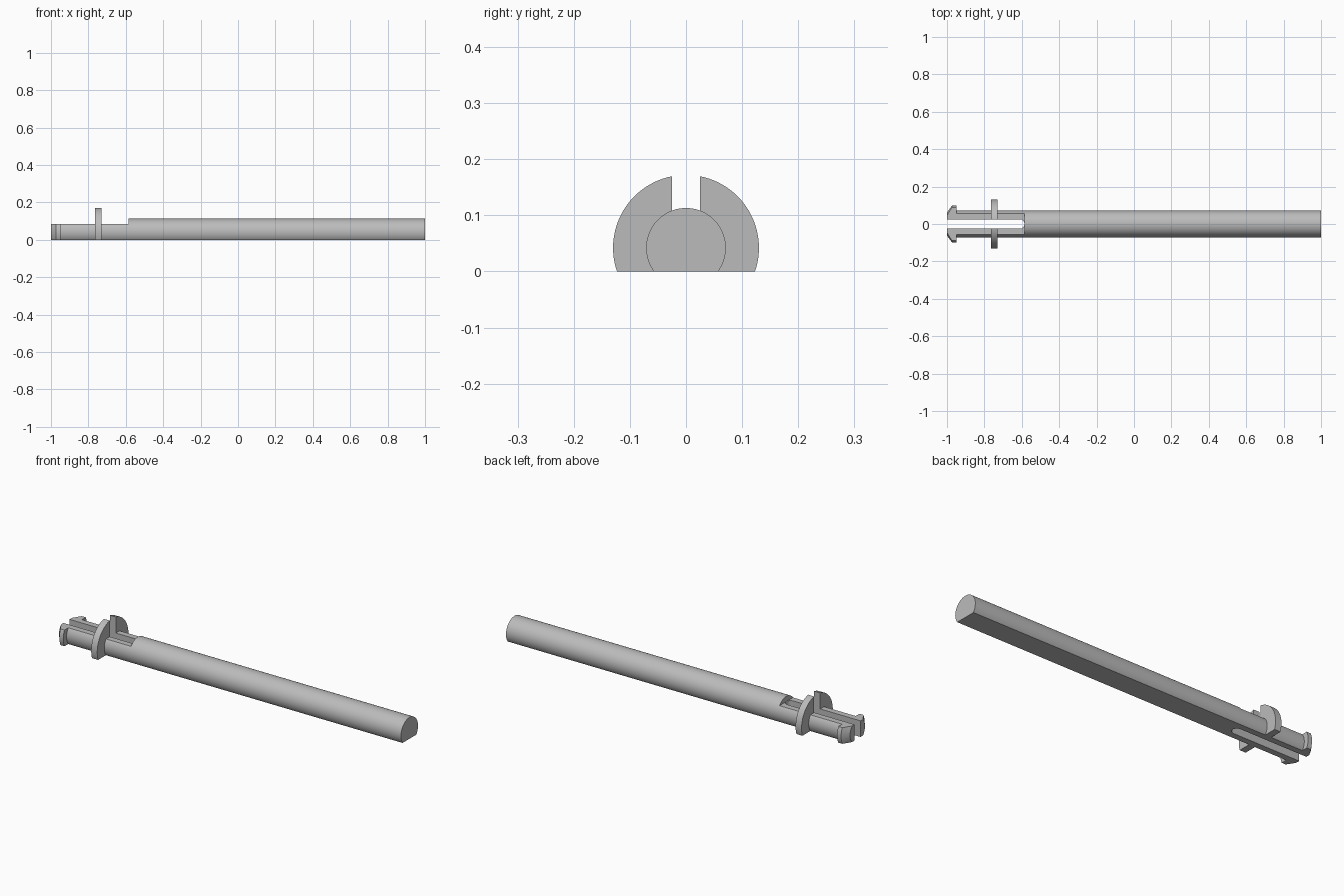
import bpy, bmesh, math
from mathutils import Matrix

cube = bpy.data.objects.get("Cube")
if cube:
    bpy.data.objects.remove(cube, do_unlink=True)

AXIS_Z = 0.042      # height of the rod axis above the flat underside
ROD_R = 0.071
SLOT_R = 0.025
STEP_X = -0.585     # where the fork meets the full rod

grey = bpy.data.materials.new("plain grey")
grey.use_nodes = True
grey.diffuse_color = (0.5, 0.5, 0.5, 1)
grey.node_tree.nodes["Principled BSDF"].inputs["Base Color"].default_value = (0.5, 0.5, 0.5, 1)


def finish(bm, name):
    bmesh.ops.recalc_face_normals(bm, faces=bm.faces)
    mesh = bpy.data.meshes.new(name)
    bm.to_mesh(mesh)
    bm.free()
    mesh.materials.append(grey)
    ob = bpy.data.objects.new(name, mesh)
    bpy.context.collection.objects.link(ob)
    return ob


def turned(name, profile, sides=96):
    """Solid turned about the rod axis from (x, radius) pairs."""
    bm = bmesh.new()
    rings = []
    for x, r in profile:
        angles = [2 * math.pi * i / sides for i in range(sides)]
        rings.append([bm.verts.new((x, r * math.cos(a), AXIS_Z + r * math.sin(a))) for a in angles])
    for a, b in zip(rings, rings[1:]):
        for i in range(sides):
            j = (i + 1) % sides
            bm.faces.new((a[i], a[j], b[j], b[i]))
    bm.faces.new(rings[0])
    bm.faces.new(rings[-1])
    return finish(bm, name)


def box(name, low, high):
    bm = bmesh.new()
    size = [h - l for l, h in zip(low, high)]
    mid = [(h + l) / 2 for l, h in zip(low, high)]
    bmesh.ops.create_cube(bm, size=1, matrix=Matrix.Translation(mid) @ Matrix.Diagonal((*size, 1)))
    return finish(bm, name)


def round_slot(name):
    """Upright slot cutter with a rounded inner end."""
    bm = bmesh.new()
    outline = [(-1.2, -SLOT_R)]
    for i in range(25):
        a = math.pi * (i / 24 - 0.5)
        outline.append((STEP_X - SLOT_R + SLOT_R * math.cos(a), SLOT_R * math.sin(a)))
    outline.append((-1.2, SLOT_R))
    face = bm.faces.new([bm.verts.new((x, y, -0.3)) for x, y in outline])
    top = bmesh.ops.extrude_face_region(bm, geom=[face])
    moved = [g for g in top["geom"] if isinstance(g, bmesh.types.BMVert)]
    bmesh.ops.translate(bm, verts=moved, vec=(0, 0, 0.8))
    return finish(bm, name)


def combine(ob, other, operation):
    mod = ob.modifiers.new(operation, "BOOLEAN")
    mod.object = other
    mod.operation = operation
    mod.solver = "EXACT"
    bpy.context.view_layer.objects.active = ob
    bpy.ops.object.modifier_apply(modifier=mod.name)
    bpy.data.objects.remove(other, do_unlink=True)


# Rod with the tapered snap barb at its forked end
pin = turned("snap_pin", [(-1, 0.062), (-0.973, 0.098), (-0.95, 0.098), (-0.95, ROD_R), (1, ROD_R)])

# Lower flat top along the fork, then the stop collar
combine(pin, box("fork_top_cutter", (-1.2, -0.3, 0.085), (STEP_X, 0.3, 0.5)), "DIFFERENCE")
collar = turned("stop_collar", [(-0.765, 0.13), (-0.73, 0.13)])
combine(pin, collar, "UNION")

# Slot between the prongs and flat underside
combine(pin, round_slot("slot_cutter"), "DIFFERENCE")
combine(pin, box("underside_cutter", (-1.3, -0.4, -0.4), (1.3, 0.4, 0)), "DIFFERENCE")

bpy.ops.object.select_all(action="DESELECT")
pin.select_set(True)
bpy.context.view_layer.objects.active = pin
bpy.ops.object.shade_smooth_by_angle(angle=math.radians(25))
